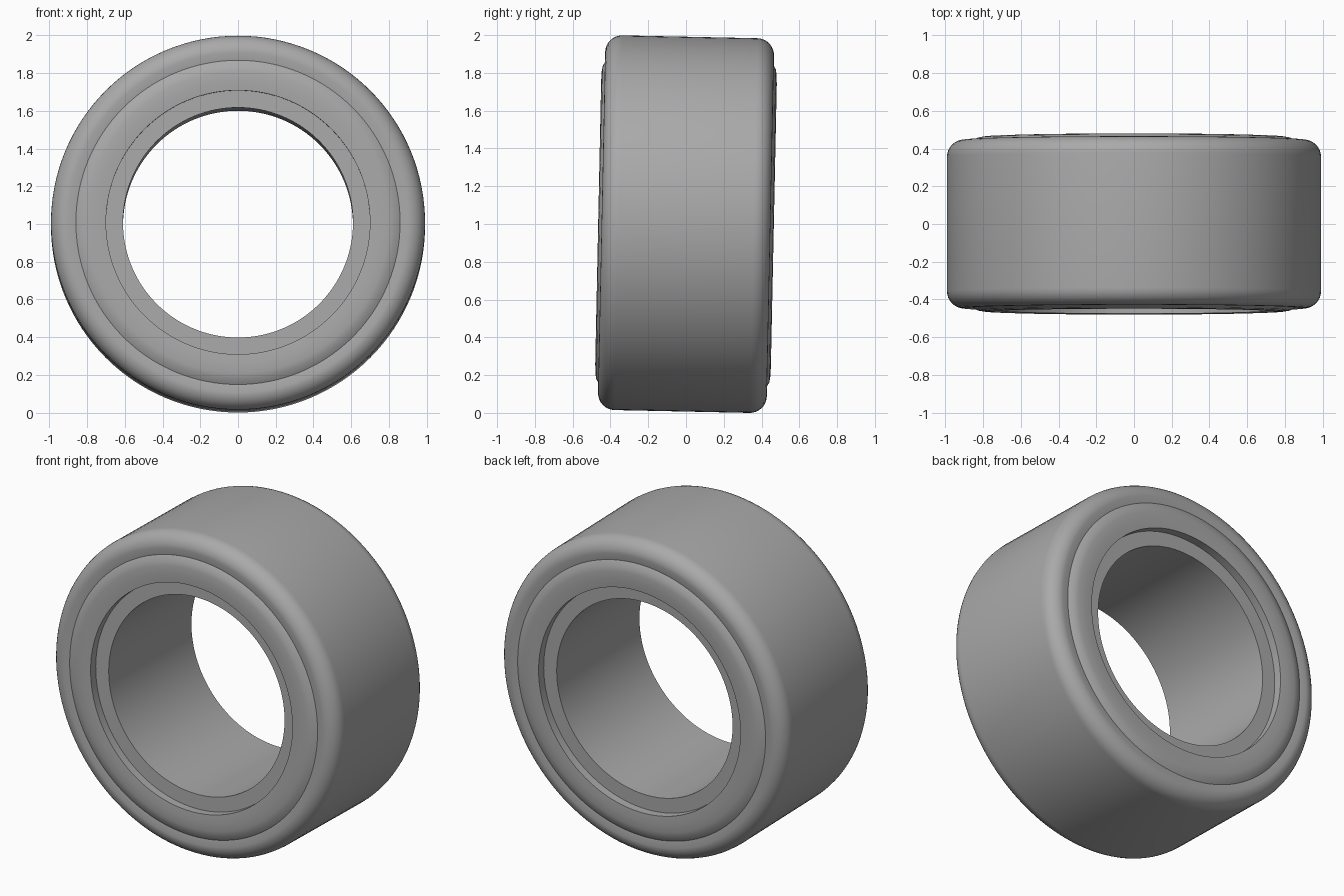
import bpy, bmesh, math
from mathutils import Matrix

cube = bpy.data.objects.get("Cube")
if cube:
    bpy.data.objects.remove(cube, do_unlink=True)

SEGMENTS = 128
TILT = math.radians(-1.2)

# Single plain rubber colour
rubber = bpy.data.materials.new("plain_grey")
rubber.use_nodes = True
grey = (0.4, 0.4, 0.4, 1)
rubber.diffuse_color = grey
rubber.node_tree.nodes["Principled BSDF"].inputs["Base Color"].default_value = grey

# Half profile (radius, distance from the middle), from bore to tread
half = [(0.61, 0.41), (0.70, 0.41), (0.70, 0.461), (0.75, 0.465),
        (0.80, 0.463), (0.83, 0.458), (0.86, 0.44)]

# Rounded shoulder
for i in range(9):
    a = math.radians(90 - 90 * i / 8)
    half.append((0.902 + 0.09 * math.cos(a), 0.357 + 0.09 * math.sin(a)))

# Mirror the half profile across the wheel's middle plane and close it
profile = half + [(r, -y) for r, y in reversed(half)]

# Revolve the profile around the axle
bm = bmesh.new()
loop = [bm.verts.new((r, y, 0)) for r, y in profile]
edges = [bm.edges.new((loop[i - 1], loop[i])) for i in range(len(loop))]
bmesh.ops.spin(bm, geom=loop + edges, cent=(0, 0, 0), axis=(0, 1, 0),
               angle=math.tau, steps=SEGMENTS, use_merge=True)
bmesh.ops.remove_doubles(bm, verts=bm.verts, dist=0.0001)
bmesh.ops.recalc_face_normals(bm, faces=bm.faces)

# Lean the wheel slightly and stand it on the ground
bm.transform(Matrix.Rotation(TILT, 4, "X"))
lowest = min(v.co.z for v in bm.verts)
bm.transform(Matrix.Translation((0, 0, -lowest)))

mesh = bpy.data.meshes.new("tyre")
bm.to_mesh(mesh)
bm.free()
mesh.materials.append(rubber)
tyre = bpy.data.objects.new("tyre", mesh)
bpy.context.collection.objects.link(tyre)

# Smooth surfaces with crisp steps
bpy.ops.object.select_all(action="DESELECT")
tyre.select_set(True)
bpy.context.view_layer.objects.active = tyre
bpy.ops.object.shade_smooth_by_angle(angle=math.radians(28))
